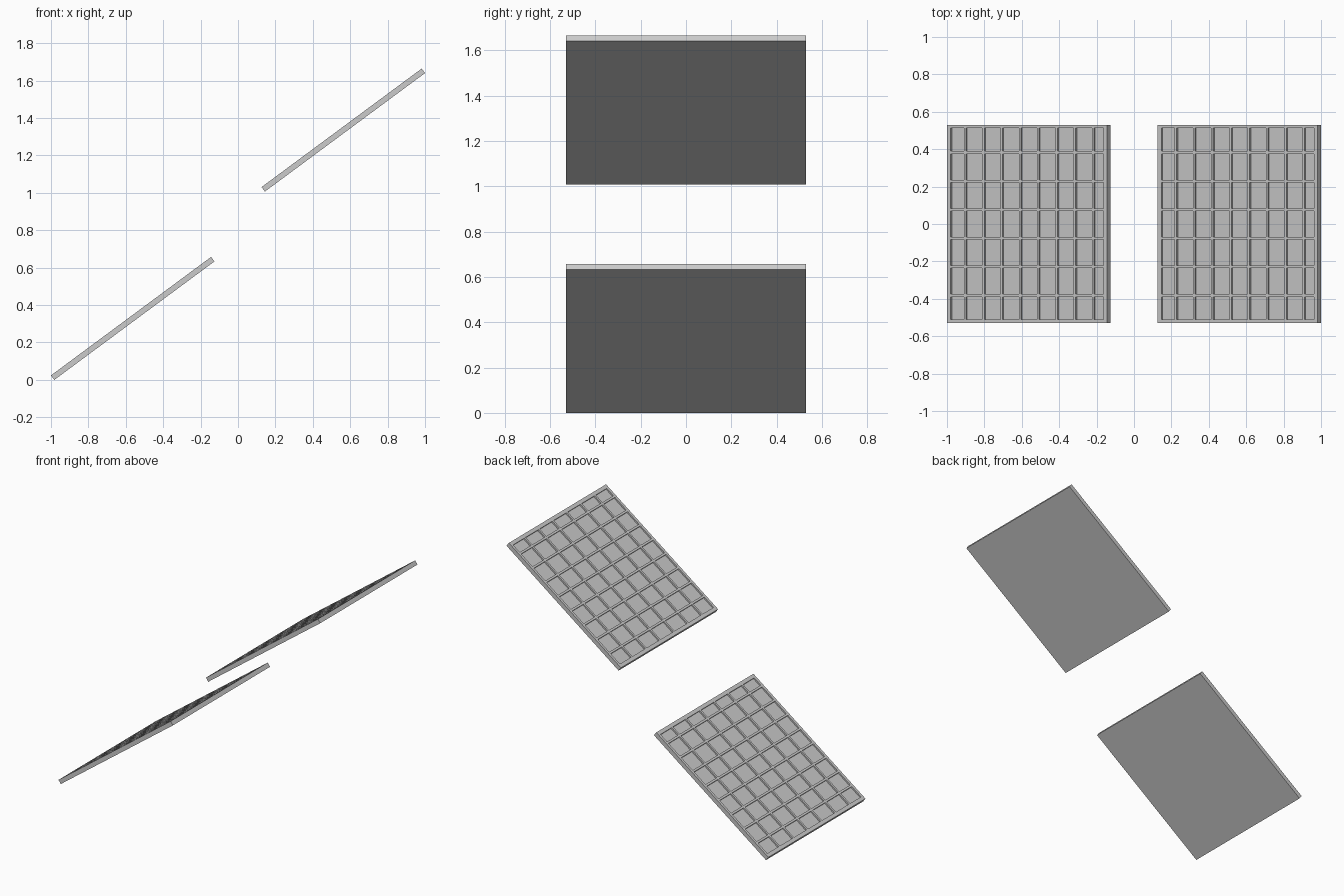
import bpy, bmesh, math

if "Cube" in bpy.data.objects:
    bpy.data.objects.remove(bpy.data.objects["Cube"])

LENGTH, WIDTH, THICK, DEPTH = 1.065, 1.06, 0.03, 0.01
TILT = math.radians(36.5)
BAR = 0.014


def cuts(lo, hi, start, end, bars):
    """Cut positions: outer edge, pocket range split by bars, outer edge."""
    vals = [lo, start]
    for b in bars:
        vals += [b - BAR / 2, b + BAR / 2]
    return vals + [end, hi]


def panel_mesh():
    bm = bmesh.new()
    xs = cuts(0, LENGTH, 0.025, LENGTH - 0.025, [0.12 + 0.1215 * i for i in range(8)])
    ys = cuts(-WIDTH / 2, WIDTH / 2, -0.51, 0.512, [0.153 * (i - 2.5) for i in range(6)])
    grid = [[bm.verts.new((x, y, 0)) for y in ys] for x in xs]
    faces, pockets = [], []
    for i in range(len(xs) - 1):
        for j in range(len(ys) - 1):
            f = bm.faces.new((grid[i][j], grid[i + 1][j], grid[i + 1][j + 1], grid[i][j + 1]))
            faces.append(f)
            if i % 2 and j % 2:
                pockets.append(f)
    # slab body
    ext = bmesh.ops.extrude_face_region(bm, geom=faces, use_keep_orig=True)
    for v in [g for g in ext["geom"] if isinstance(g, bmesh.types.BMVert)]:
        v.co.z = -THICK
    # sunken cells between the bars
    for f in pockets:
        top = list(f.verts)
        z = top[0].co.z
        d = -DEPTH if z > -THICK / 2 else DEPTH
        low = [bm.verts.new((v.co.x, v.co.y, z + d)) for v in top]
        bm.faces.remove(f)
        bm.faces.new(low)
        for k in range(4):
            n = (k + 1) % 4
            bm.faces.new((top[k], top[n], low[n], low[k]))
    bmesh.ops.recalc_face_normals(bm, faces=bm.faces[:])
    me = bpy.data.meshes.new("panel")
    bm.to_mesh(me)
    bm.free()
    return me


mesh = panel_mesh()
# two identical tilted panels, placed by their low top edge
for name, x, z in (("lower_panel", -1.0, 0.024), ("upper_panel", 0.126, 1.031)):
    ob = bpy.data.objects.new(name, mesh)
    ob.location = (x, 0, z)
    ob.rotation_euler = (0, -TILT, 0)
    bpy.context.collection.objects.link(ob)
